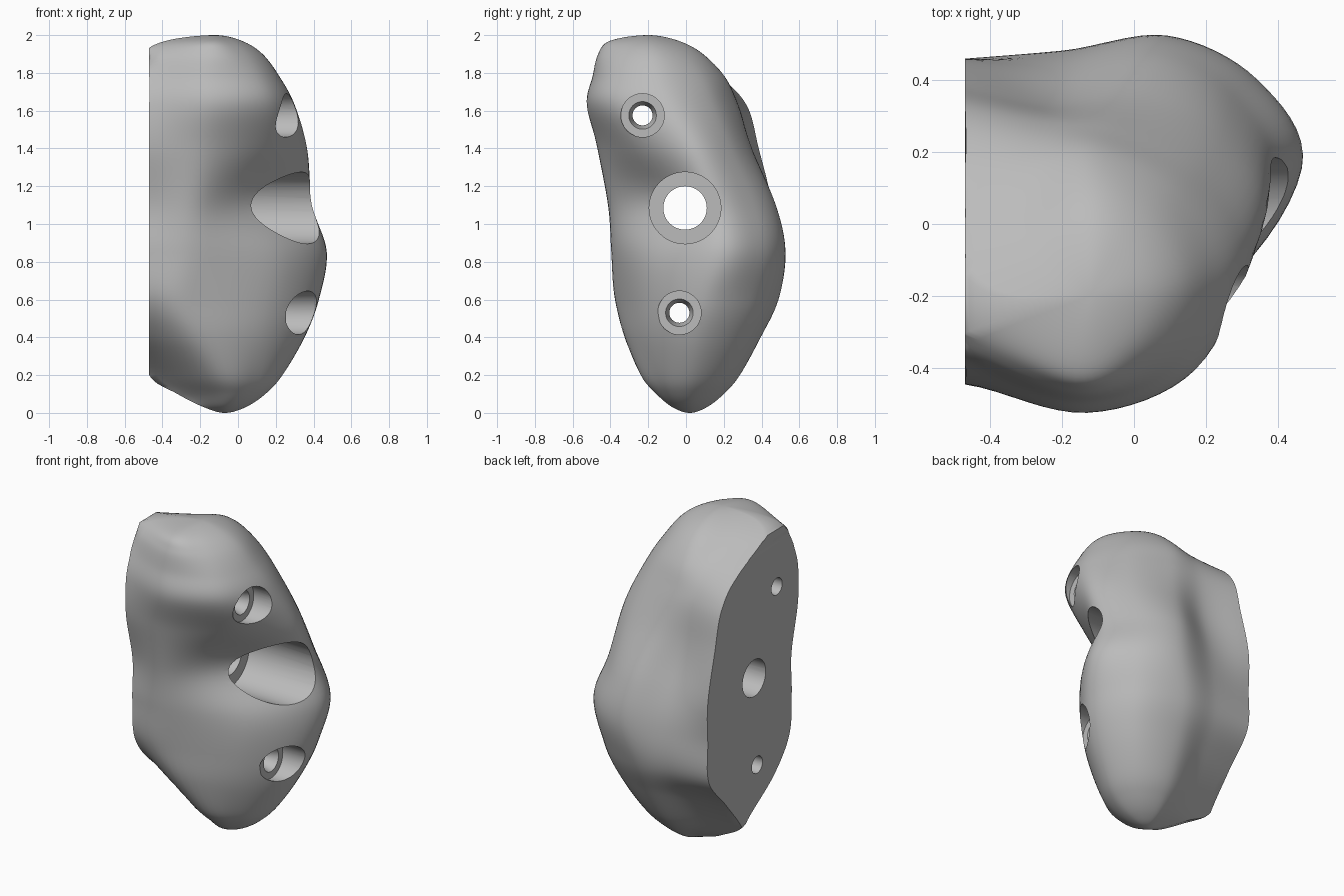
import bpy
import bmesh
import math
from mathutils import Vector

default = bpy.data.objects.get("Cube")
if default:
    bpy.data.objects.remove(default, do_unlink=True)

# Single matte grey
grey = bpy.data.materials.new("matte_grey")
grey.use_nodes = True
colour = (0.5, 0.5, 0.5, 1)
grey.diffuse_color = colour
grey.node_tree.nodes["Principled BSDF"].inputs["Base Color"].default_value = colour

WALL = -0.47   # plane of the flat mounting face
STEPS = 8      # spline samples between control points

# Height, mounting edge (x, front y, back y), front bulge (x, y),
# outer ridge (x, y), back bulge (x, y)
LEVELS = [
    (0, -.07, .02, .02, -.07, .02, -.07, .02, -.07, .02),
    (.03, -.18, 0, .04, -.07, -.07, .04, .02, -.07, .11),
    (.1, -.32, .05, .1, -.08, -.15, .145, .02, -.05, .2),
    (.2, WALL, .08, .12, -.13, -.23, .235, .03, -.04, .285),
    (.4, WALL, -.2, .28, -.2, -.325, .35, .05, 0, .395),
    (.6, WALL, -.355, .445, -.24, -.367, .425, .09, .04, .485),
    (.85, WALL, -.378, .455, -.2, -.382, .467, .16, .09, .525),
    (1.1, WALL, -.375, .455, -.2, -.4, .388, .13, .06, .475),
    (1.4, WALL, -.44, .385, -.15, -.46, .365, .02, 0, .345),
    (1.63, WALL, -.44, .32, -.13, -.525, .3, -.1, -.05, .26),
    (1.78, WALL, -.395, .17, -.15, -.495, .22, -.15, -.1, .2),
    (1.9, -.5, -.325, -.08, -.16, -.465, .13, -.18, -.12, .09),
    (1.97, -.38, -.27, -.2, -.16, -.4, .02, -.2, -.12, -.04),
    (2, -.12, -.2, -.2, -.12, -.2, -.12, -.2, -.12, -.2),
]


def spline(points, before, after):
    """Catmull-Rom samples through points, with phantom end points."""
    p = [before] + points + [after]
    out = []
    for i in range(1, len(p) - 2):
        a, b, c, d = p[i - 1:i + 3]
        for s in range(STEPS):
            t = s / STEPS
            out.append(b + (c - a) * (t / 2)
                       + (a * 2 - b * 5 + c * 4 - d) * (t * t / 2)
                       + (b * 3 - a - c * 3 + d) * (t ** 3 / 2))
    return out + [points[-1]]


def pole_phantom(pole, near):
    """Mirror the nearest level through the pole so the end stays rounded."""
    p = pole * 2 - near
    p[0] = near[0]
    return p


def hump(z, centre, width):
    return math.exp(-((z - centre) / width) ** 2)


def section(level):
    """Outline of the body at one height, from front wall edge to back."""
    z, wx, wf, wb, fx, fy, rx, ry, bx, by = level
    # Fullness of the front and back shoulders; the front is scooped mid-height
    kf = (0.65 + 0.07 * hump(z, 1.72, 0.22) + 0.06 * hump(z, 0, 0.25)
          - 0.12 * hump(z, 1.14, 0.22))
    kb = 0.66 + 0.06 * hump(z, 0.35, 0.35)
    dip = 0.055 * hump(z, 1.2, 0.3)          # crease along the back
    pts = [
        (wx, wf), (fx, fy),
        (fx + (rx - fx) * kf, ry + (fy - ry) * kf),
        (rx, ry),
        (bx + (rx - bx) * kb, ry + (by - ry) * kb),
        (bx, by),
        ((bx + wx) / 2, (by + wb) / 2 - dip), (wx, wb),
    ]
    pts = [Vector((x, y, z)) for x, y in pts]
    ring = spline(pts, pts[0] * 2 - pts[1], pts[-1] * 2 - pts[-2])
    for v in ring:
        v.x = max(v.x, WALL)
    return ring


def finish(bm, name):
    """Clean a bmesh and turn it into an object."""
    bmesh.ops.remove_doubles(bm, verts=bm.verts, dist=0.0005)
    bmesh.ops.recalc_face_normals(bm, faces=bm.faces)
    mesh = bpy.data.meshes.new(name)
    bm.to_mesh(mesh)
    bm.free()
    mesh.materials.append(grey)
    ob = bpy.data.objects.new(name, mesh)
    bpy.context.collection.objects.link(ob)
    return ob


def loft(rings, name):
    """Bridge closed rings of equal length; cap ends that are not points."""
    bm = bmesh.new()
    rows = [[bm.verts.new(v) for v in ring] for ring in rings]
    n = len(rows[0])
    for lower, upper in zip(rows, rows[1:]):
        for i in range(n):
            j = (i + 1) % n
            bm.faces.new((lower[i], lower[j], upper[j], upper[i]))
    for row in (rows[0], rows[-1]):
        if (row[0].co - row[n // 2].co).length > 0.001:
            bm.faces.new(row)
    return finish(bm, name)


# Organic body
levels = [Vector(row) for row in LEVELS]
levels = spline(levels, pole_phantom(levels[0], levels[1]),
                pole_phantom(levels[-1], levels[-2]))
body = loft([section(level) for level in levels], "hold_body")


def bore(name, y, z, profile):
    """Cut a stepped round hole along x; profile is (x, radius) pairs."""
    sides = 48
    turn = [math.tau * i / sides for i in range(sides)]
    cutter = loft([[Vector((x, y + r * math.cos(a), z + r * math.sin(a)))
                    for a in turn] for x, r in profile], name)
    cutter.hide_render = True
    mod = body.modifiers.new(name, 'BOOLEAN')
    mod.operation = 'DIFFERENCE'
    mod.solver = 'EXACT'
    mod.object = cutter
    bpy.context.view_layer.objects.active = body
    bpy.ops.object.modifier_apply(modifier=name)
    bpy.data.objects.remove(cutter, do_unlink=True)


# Main bolt hole with a wide counterbore
bore("bolt_hole", -0.005, 1.085,
     [(-1, .115), (-.05, .115), (-.05, .19), (1, .19)])

# Two screw holes with countersunk seats
for name, y, z, seat in (("upper_screw_hole", -.23, 1.575, .19),
                         ("lower_screw_hole", -.035, .53, .255)):
    bore(name, y, z, [(-1, .053), (seat - .06, .053), (seat, .073),
                      (seat, .115), (1, .115)])

bpy.ops.object.select_all(action='DESELECT')
body.select_set(True)
bpy.context.view_layer.objects.active = body
bpy.ops.object.shade_smooth_by_angle(angle=math.radians(38))
